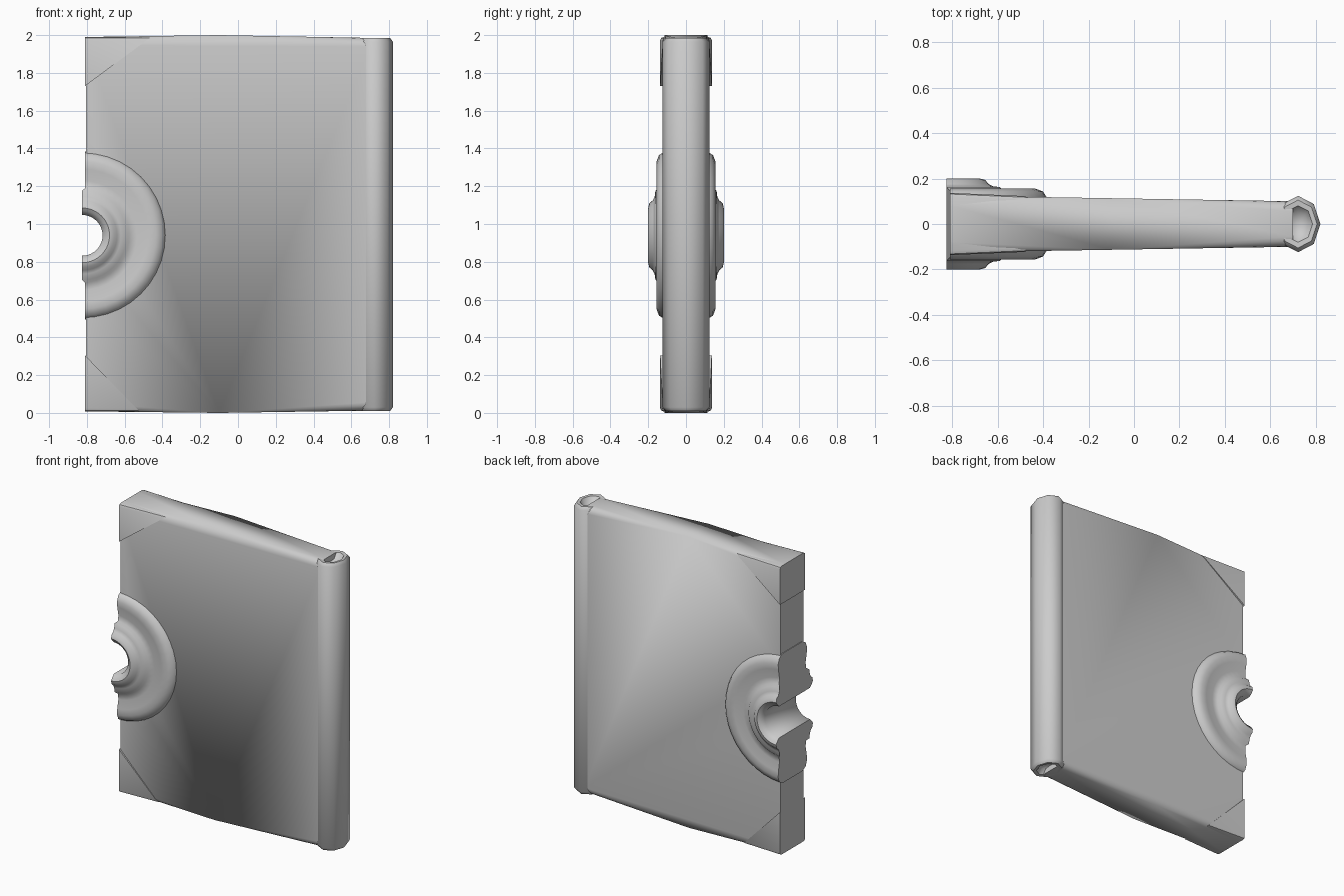
import bpy, bmesh, math

if "Cube" in bpy.data.objects:
    bpy.data.objects.remove(bpy.data.objects["Cube"])

def finish(name, bm, angle=40):
    bmesh.ops.remove_doubles(bm, verts=bm.verts, dist=1e-5)
    bmesh.ops.recalc_face_normals(bm, faces=bm.faces)
    me = bpy.data.meshes.new(name)
    bm.to_mesh(me)
    bm.free()
    ob = bpy.data.objects.new(name, me)
    bpy.context.collection.objects.link(ob)
    bpy.ops.object.select_all(action='DESELECT')
    ob.select_set(True)
    bpy.context.view_layer.objects.active = ob
    bpy.ops.object.shade_smooth_by_angle(angle=math.radians(angle))
    return ob

def half_thick(x):
    # panel is thicker towards the latch side
    return 0.101 + (0.65 - x) * 0.0165

def prism(outline, half):
    # xz outline extruded both ways along y
    bm = bmesh.new()
    rows = [[bm.verts.new((x, s * half(x), z)) for x, z in outline] for s in (-1, 1)]
    n = len(outline)
    bm.faces.new(rows[0])
    bm.faces.new(rows[1][::-1])
    for i in range(n):
        j = (i + 1) % n
        bm.faces.new((rows[0][i], rows[0][j], rows[1][j], rows[1][i]))
    return bm

# Main panel with a round notch on the latch side and rounded top and bottom
CX, CZ = -0.825, 0.94
arc = []
for i in range(13):
    a = math.radians(-78 + 156 * i / 12)
    arc.append((CX + 0.12 * math.cos(a), CZ + 0.12 * math.sin(a)))
outline = [(-0.805, 0.008), (-0.1, 0.0), (0.7, 0.012), (0.7, 1.985), (-0.1, 2.0), (-0.805, 1.99)]
outline += [(-0.805, 1.3)] + arc[::-1] + [(-0.805, 0.6)]
bm = prism(outline, half_thick)
rims = [e for e in bm.edges if abs(e.verts[0].co.y - e.verts[1].co.y) < 0.02
        and all(v.co.z < 0.02 or v.co.z > 1.98 for v in e.verts)
        and abs(e.verts[0].co.x - e.verts[1].co.x) > 0.3]
bmesh.ops.bevel(bm, geom=rims, offset=0.045, segments=4, profile=0.5, affect='EDGES')
finish("panel", bm, 50)

# Corner guards
corners = {
    "upper_corner_guard": [(-0.81, 1.99), (-0.81, 1.73), (-0.46, 1.99)],
    "lower_corner_guard": [(-0.81, 0.008), (-0.52, 0.006), (-0.81, 0.305)],
}
for name, tri in corners.items():
    bm = prism(tri, lambda x: 0.137 if x < -0.7 else 0.122)
    outer = [e for e in bm.edges if abs(e.verts[0].co.y - e.verts[1].co.y) < 0.05
             and (abs(e.verts[0].co.z - e.verts[1].co.z) < 0.01)]
    bmesh.ops.bevel(bm, geom=outer, offset=0.018, segments=2, profile=0.5, affect='EDGES')
    finish(name, bm, 30)

# Half-round latch boss: stepped rings turned around y
prof = [(0.445, 0.11), (0.425, 0.143), (0.39, 0.156), (0.35, 0.154), (0.29, 0.142),
        (0.25, 0.146), (0.236, 0.162), (0.205, 0.166), (0.185, 0.176), (0.17, 0.194),
        (0.145, 0.2), (0.13, 0.19), (0.108, 0.168)]
loop = prof + [(r, -y) for r, y in prof[::-1]]
bm = bmesh.new()
rows = []
for i in range(21):
    a = math.radians(-90 + 180 * i / 20)
    rows.append([bm.verts.new((CX + r * math.cos(a) + (0.015 if r > 0.24 and i in (0, 20) else 0),
                               y, CZ + r * math.sin(a))) for r, y in loop])
for p, q in zip(rows, rows[1:]):
    for k in range(len(loop)):
        m = (k + 1) % len(loop)
        bm.faces.new((p[k], p[m], q[m], q[k]))
bm.faces.new(rows[0])
bm.faces.new(rows[-1][::-1])
finish("latch_boss", bm, 45)

# Eight-sided hinge spine with dished ends
end = [(0.0, 0.055), (0.45, 0.045), (0.65, 0.012), (0.85, 0.01), (1.0, 0.03)]
path = [(r, z) for r, z in end] + [(r, 1.995 - z) for r, z in end[::-1]]
bm = bmesh.new()
rows = []
for r, z in path:
    rows.append([bm.verts.new((0.722 + 0.098 * r * math.cos(k * math.pi / 4),
                               0.124 * r * math.sin(k * math.pi / 4), z)) for k in range(8)])
for p, q in zip(rows, rows[1:]):
    for k in range(8):
        m = (k + 1) % 8
        bm.faces.new((p[k], p[m], q[m], q[k]))
bmesh.ops.remove_doubles(bm, verts=bm.verts, dist=1e-5)
finish("hinge_spine", bm, 50)
